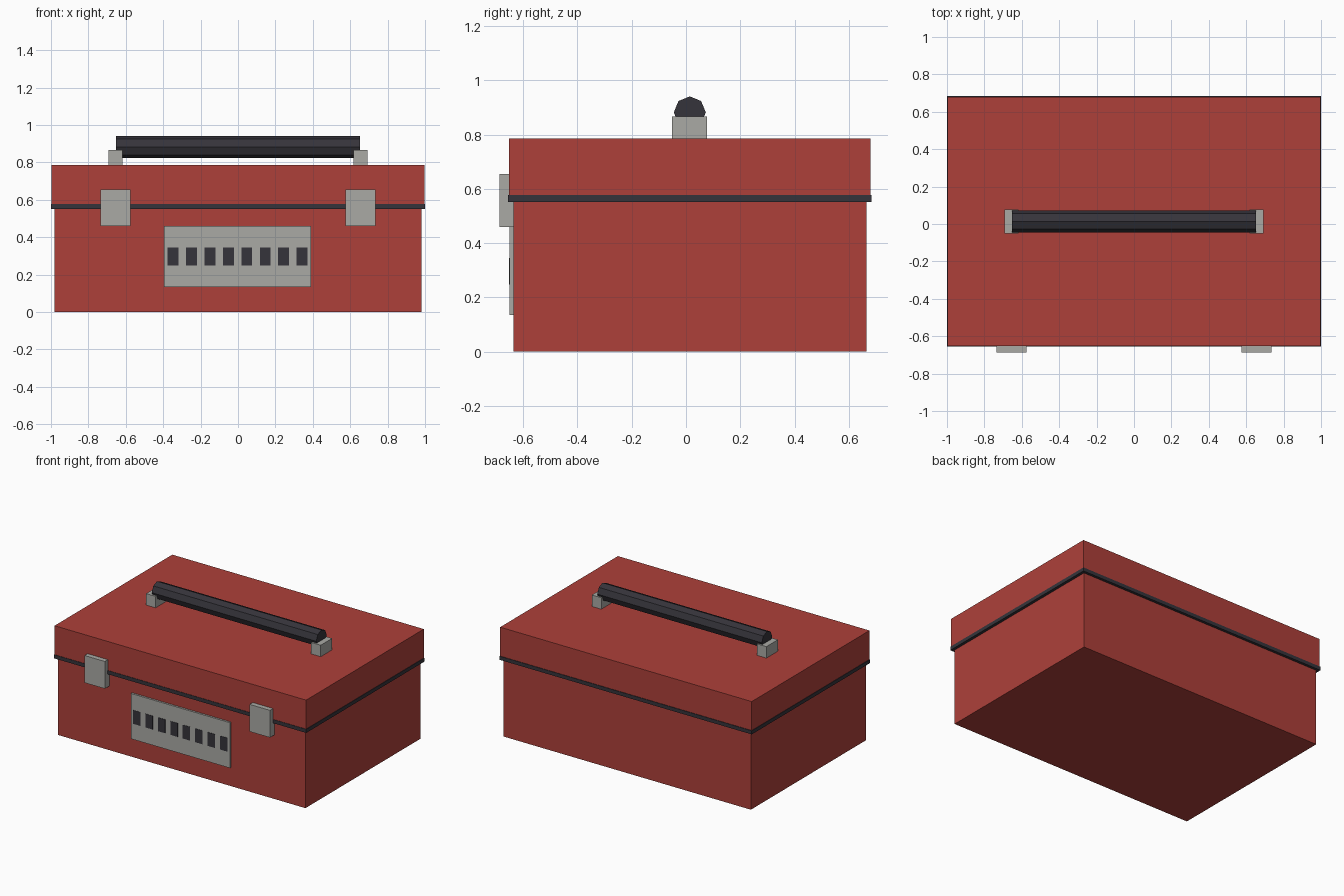
import bpy
import math

cube = bpy.data.objects.get("Cube")
if cube:
    bpy.data.objects.remove(cube, do_unlink=True)


def make_material(name, rgb):
    mat = bpy.data.materials.new(name)
    mat.use_nodes = True
    color = (*rgb, 1.0)
    mat.diffuse_color = color
    for node in mat.node_tree.nodes:
        if node.type == 'BSDF_PRINCIPLED':
            node.inputs["Base Color"].default_value = color
            node.inputs["Roughness"].default_value = 0.6
    return mat


RED = make_material("red_paint", (0.42, 0.051, 0.042))
METAL = make_material("grey_metal", (0.40, 0.40, 0.375))
DARK = make_material("dark_rubber", (0.036, 0.034, 0.043))


def box(name, mat, x, y, z):
    """Box from its (min, max) range on each axis."""
    spans = (x, y, z)
    bpy.ops.mesh.primitive_cube_add(size=1, location=[(a + b) / 2 for a, b in spans])
    obj = bpy.context.object
    obj.name = name
    obj.scale = [b - a for a, b in spans]
    bpy.ops.object.transform_apply(location=False, rotation=False, scale=True)
    obj.data.materials.append(mat)
    return obj


# Case: lower body, seal and lid
box("case_body", RED, (-0.98, 0.98), (-0.636, 0.665), (0, 0.56))
box("lid_seal", DARK, (-1, 1), (-0.656, 0.684), (0.552, 0.578))
box("case_lid", RED, (-0.997, 0.997), (-0.653, 0.68), (0.577, 0.785))

# Latches and handle mounts, one on each side
for side, sign in (("left", 1), ("right", -1)):
    def mirrored(a, b):
        return tuple(sorted((sign * a, sign * b)))
    box(side + "_latch", METAL, mirrored(0.574, 0.735), (-0.688, -0.634), (0.46, 0.655))
    box(side + "_handle_mount", METAL, mirrored(0.617, 0.692), (-0.052, 0.078), (0.78, 0.867))

# Eight-sided grip with a ridge on top
bpy.ops.mesh.primitive_cylinder_add(
    vertices=8, radius=0.059, depth=1.304,
    location=(0, 0.014, 0.882), rotation=(0, math.pi / 2, 0))
grip = bpy.context.object
grip.name = "handle_grip"
grip.data.materials.append(DARK)

# Front plate with a row of plain dark marks
box("front_plate", METAL, (-0.395, 0.391), (-0.650, -0.634), (0.135, 0.46))
for i in range(8):
    cx = -0.347 + i * 0.0985
    box(f"plate_mark_{i + 1}", DARK, (cx - 0.029, cx + 0.029),
        (-0.652, -0.648), (0.248, 0.346))
